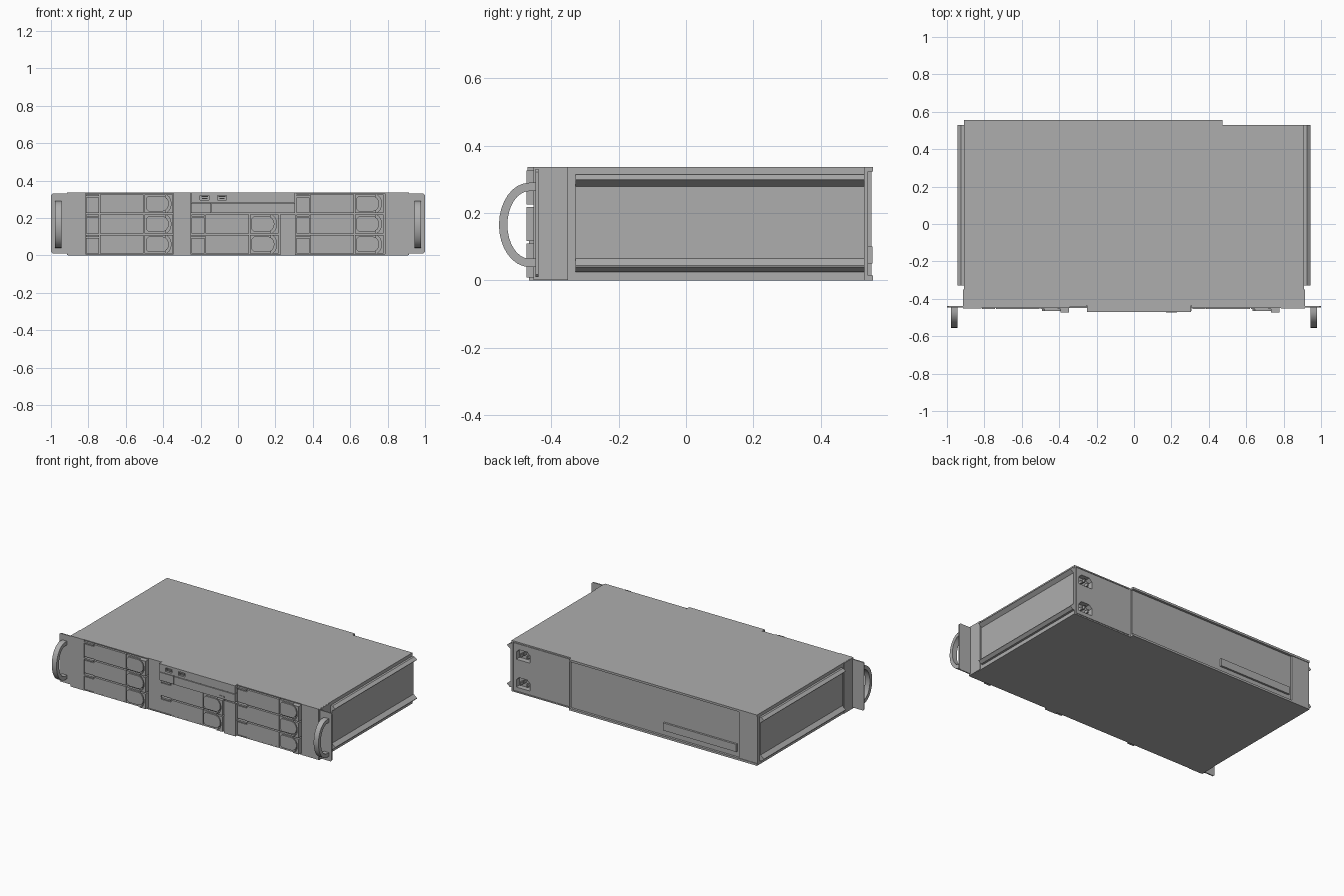
import bpy, bmesh, math

if "Cube" in bpy.data.objects:
    bpy.data.objects.remove(bpy.data.objects["Cube"])

grey = bpy.data.materials.new('dark_grey')
grey.diffuse_color = (0.42, 0.42, 0.42, 1)
grey.use_nodes = True
grey.node_tree.nodes["Principled BSDF"].inputs["Base Color"].default_value = grey.diffuse_color


def prism(name, pts, axis, a, b, smooth=False):
    """Extrude a profile: (x,z) along y, (y,z) along x, or (x,y) along z."""
    bm = bmesh.new()
    put = {'y': lambda p, t: (p[0], t, p[1]), 'x': lambda p, t: (t, p[0], p[1]),
           'z': lambda p, t: (p[0], p[1], t)}[axis]
    lo = [bm.verts.new(put(p, a)) for p in pts]
    hi = [bm.verts.new(put(p, b)) for p in pts]
    n = len(pts)
    bm.faces.new(lo)
    bm.faces.new(hi)
    for i in range(n):
        bm.faces.new((lo[i], lo[(i + 1) % n], hi[(i + 1) % n], hi[i]))
    bmesh.ops.recalc_face_normals(bm, faces=bm.faces)
    me = bpy.data.meshes.new(name)
    bm.to_mesh(me)
    bm.free()
    me.materials.append(grey)
    ob = bpy.data.objects.new(name, me)
    bpy.context.collection.objects.link(ob)
    if smooth:
        bpy.ops.object.select_all(action='DESELECT')
        ob.select_set(True)
        bpy.context.view_layer.objects.active = ob
        bpy.ops.object.shade_smooth_by_angle(angle=math.radians(35))
    return ob


def box(name, x0, x1, y0, y1, z0, z1):
    return prism(name, [(x0, z0), (x1, z0), (x1, z1), (x0, z1)], 'y', y0, y1)


def cut(target, cutter):
    cutter.hide_render = True
    cutter.hide_set(True)
    m = target.modifiers.new('cut', 'BOOLEAN')
    m.operation = 'DIFFERENCE'
    m.object = cutter
    m.solver = 'EXACT'


H = 0.337

# Main case
case = box('case', -0.91, 0.91, -0.435, 0.53, 0, H)

# Front fascia strips between the drive bays
for name, x0, x1, y in (('fascia_left', -0.91, -0.815, -0.453),
                        ('fascia_gap_left', -0.345, -0.253, -0.445),
                        ('fascia_gap_right', 0.225, 0.308, -0.466),
                        ('fascia_right', 0.785, 0.91, -0.453)):
    top = 0.217 if name == 'fascia_gap_right' else H
    box(name, x0, x1, y, -0.43, 0, top)
for x0, x1 in ((-0.815, -0.345), (0.308, 0.785)):
    box('bay_top_edge', x0, x1, -0.45, -0.43, H - 0.006, H)
box('bay_bottom_edge', -0.815, 0.785, -0.45, -0.43, 0, 0.006)


# Drive carriers: body with stepped grip, latch column and rounded release tab
def drive(x, z, y):
    h = 0.1
    box('drive_grip', x, x + 0.07, y + 0.004, -0.43, z, z + 0.084)
    box('drive_grip_top', x, x + 0.07, y, -0.43, z + 0.09, z + h)
    box('drive_body', x + 0.074, x + 0.308, y, -0.43, z, z + h)
    box('latch_base', x + 0.313, x + 0.425, y, -0.43, z, z + h)
    # scalloped outer edge of the latch
    pts = [(x + 0.465, z), (x + 0.465, z + h)]
    for i in range(9):
        a = math.pi / 2 - math.pi * i / 8
        pts.append((x + 0.42 + 0.035 * math.cos(a), z + h / 2 + h / 2 * math.sin(a)))
    prism('latch_edge', pts, 'y', y - 0.019, -0.43)
    tab = [(x + 0.321, z + 0.022), (x + 0.335, z + 0.008), (x + 0.405, z + 0.008)]
    for i in range(1, 8):
        a = -math.pi / 2 + math.pi * i / 8
        tab.append((x + 0.405 + 0.038 * math.cos(a), z + h / 2 + 0.042 * math.sin(a)))
    tab += [(x + 0.405, z + 0.092), (x + 0.335, z + 0.092), (x + 0.321, z + 0.078)]
    prism('latch_tab', tab, 'y', y - 0.01, y + 0.004, True)


for bx, rows in ((-0.813, 3), (-0.248, 2), (0.312, 3)):
    for r in range(rows):
        drive(bx, 0.009 + r * 0.1085, -0.455)

# Control panel with two ports, and slim disc drive beneath it
panel = box('control_panel', -0.25, 0.306, -0.47, -0.43, 0.283, H)
for px in (-0.178, -0.085):
    cut(panel, box('port_cutter', px - 0.024, px + 0.024, -0.49, -0.45, 0.297, 0.321))
    box('port_tongue', px - 0.018, px + 0.018, -0.468, -0.445, 0.311, 0.316)
    box('port_contact', px - 0.014, px + 0.014, -0.466, -0.445, 0.302, 0.306)
box('blank_cover', -0.25, -0.145, -0.468, -0.43, 0.226, 0.279)
disc = box('disc_drive', -0.141, 0.306, -0.47, -0.43, 0.226, 0.279)
box('disc_button', 0.19, 0.23, -0.473, -0.465, 0.238, 0.246)

# Rack ears, handles and side rails, mirrored left and right
for s, side in ((1, 'right'), (-1, 'left')):
    c = 0.008
    ear = [(0.9, 0.01), (1 - c, 0.01), (1, 0.01 + c), (1, 0.33 - c), (1 - c, 0.33), (0.9, 0.33)]
    prism('ear_' + side, [(s * x, z) for x, z in ear], 'y', -0.446, -0.438)
    flange = [(0.9, -0.452), (0.915, -0.452), (0.9145, -0.35), (0.9, -0.35)]
    prism('ear_bracket_' + side, [(s * x, y) for x, y in flange], 'z', 0.001, H - 0.001)

    outer, inner = [], []
    for i in range(17):
        a = -math.pi / 2 + math.pi * i / 16
        outer.append((-0.465 - 0.09 * math.cos(a), 0.165 + 0.125 * math.sin(a)))
        inner.append((-0.465 - 0.065 * math.cos(a), 0.165 + 0.1 * math.sin(a)))
    arc = [(-0.444, 0.04)] + outer + [(-0.444, 0.29), (-0.444, 0.265)] + inner[::-1] + [(-0.444, 0.065)]
    prism('handle_' + side, arc, 'x', s * 0.944, s * 0.979, True)

    rail = [(0.905, 0.315), (0.924, 0.315), (0.943, 0.3), (0.943, 0.297), (0.919, 0.279),
            (0.919, 0.065), (0.943, 0.044), (0.943, 0.04), (0.924, 0.025), (0.905, 0.025)]
    prism('rail_' + side, [(s * x, z) for x, z in rail], 'y', -0.328, 0.53)

# Rear frame around the recessed back panel
box('rear_lip_top', -0.91, 0.472, 0.525, 0.555, H - 0.014, H)
box('rear_lip_bottom', -0.91, 0.472, 0.525, 0.555, 0, 0.014)
box('rear_end_block', -0.91, -0.775, 0.525, 0.551, 0.014, H - 0.014)
box('rear_panel', -0.775, 0.468, 0.525, 0.54, 0.014, H - 0.014)
box('rear_connector_bar', -0.755, -0.22, 0.525, 0.553, 0.05, 0.1)

# Power supplies with recessed three-pin inlets
for zc in (0.07, 0.255):
    w, h, c = 0.05, 0.034, 0.02
    x = 0.825
    inlet = [(x - w, zc - h), (x + w, zc - h), (x + w, zc + h - c), (x + w - c, zc + h),
             (x - w + c, zc + h), (x - w, zc + h - c)]
    cut(case, prism('inlet_cutter', inlet, 'y', 0.495, 0.56))
    for dx, dz in ((-0.025, -0.008), (0, 0.01), (0.025, -0.008)):
        box('power_pin', x + dx - 0.004, x + dx + 0.004, 0.49, 0.525, zc + dz - 0.01, zc + dz + 0.01)
# Thin seam around the power supply face
for z0, z1 in ((0.008, 0.011), (H - 0.011, H - 0.008)):
    cut(case, box('seam_cutter', 0.485, 0.895, 0.526, 0.54, z0, z1))
for x0 in (0.482, 0.895):
    cut(case, box('seam_cutter', x0, x0 + 0.003, 0.526, 0.54, 0.008, H - 0.008))
